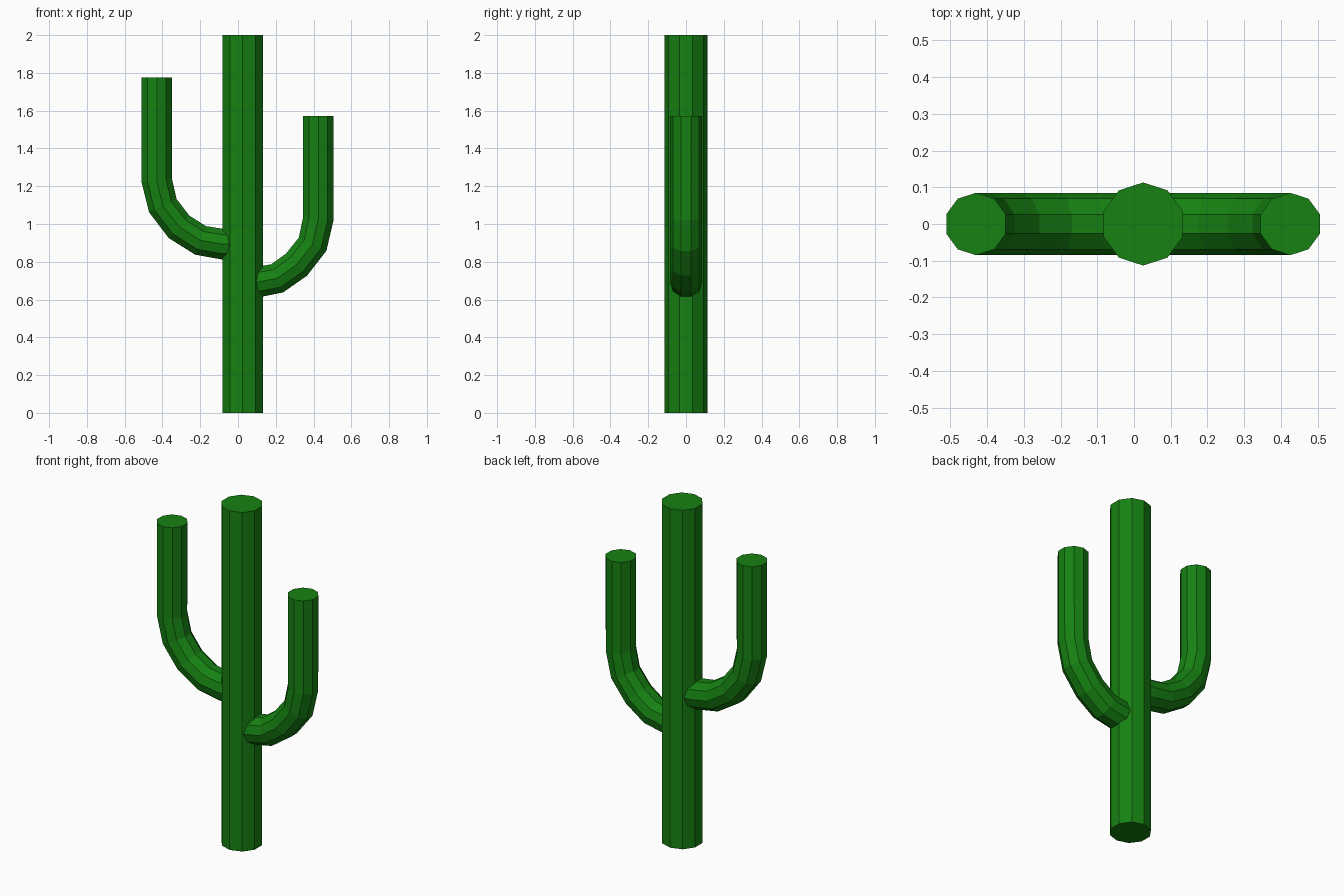
import bpy, bmesh, math
from mathutils import Vector

if "Cube" in bpy.data.objects:
    bpy.data.objects.remove(bpy.data.objects["Cube"])

SIDES = 10
green = bpy.data.materials.new("cactus_green")
green.diffuse_color = (0.008, 0.22, 0.006, 1)
green.use_nodes = True
green.node_tree.nodes["Principled BSDF"].inputs["Base Color"].default_value = green.diffuse_color


def tube(name, path, radius):
    """Sweep a ten-sided ring along a path in the XZ plane, with capped ends."""
    pts = [Vector((x, 0, z)) for x, z in path]
    bm = bmesh.new()
    rings = []
    for i, p in enumerate(pts):
        before = (p - pts[i - 1]).normalized() if i else Vector()
        after = (pts[i + 1] - p).normalized() if i < len(pts) - 1 else Vector()
        tangent = (before + after).normalized()
        y_axis = Vector((0, 1, 0))
        side = y_axis.cross(tangent)
        ring = []
        for k in range(SIDES):
            a = 2 * math.pi * k / SIDES
            ring.append(bm.verts.new(p + radius * (math.cos(a) * y_axis + math.sin(a) * side)))
        rings.append(ring)
    for r0, r1 in zip(rings, rings[1:]):
        for k in range(SIDES):
            n = (k + 1) % SIDES
            bm.faces.new((r0[k], r0[n], r1[n], r1[k]))
    bm.faces.new(rings[0])
    bm.faces.new(rings[-1])
    bmesh.ops.recalc_face_normals(bm, faces=bm.faces)
    mesh = bpy.data.meshes.new(name)
    bm.to_mesh(mesh)
    bm.free()
    mesh.materials.append(green)
    obj = bpy.data.objects.new(name, mesh)
    bpy.context.collection.objects.link(obj)
    return obj


# Main stem
tube("trunk", [(0.025, 0), (0.025, 2)], 0.113)

# Upturned arms, starting inside the trunk
tube("left_arm", [(0.01, 0.893), (-0.08, 0.893), (-0.198, 0.913), (-0.312, 0.985),
                  (-0.398, 1.097), (-0.43, 1.23), (-0.43, 1.775)], 0.085)
tube("right_arm", [(0.04, 0.69), (0.105, 0.693), (0.207, 0.712), (0.31, 0.785),
                   (0.395, 0.893), (0.425, 1.027), (0.425, 1.572)], 0.085)
